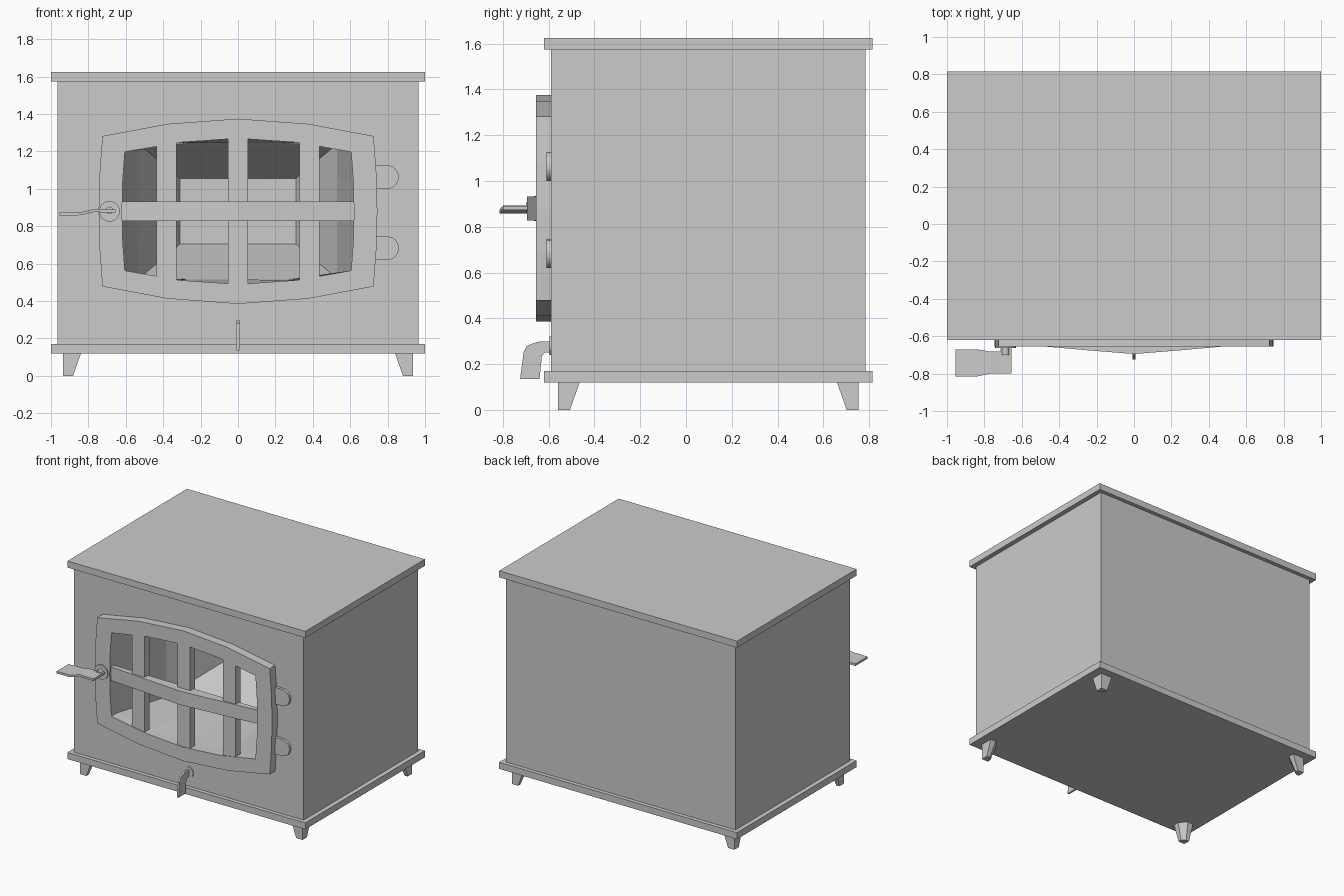
import bpy, bmesh, math
from mathutils import Vector

if "Cube" in bpy.data.objects:
    bpy.data.objects.remove(bpy.data.objects["Cube"])

ZC = 0.88  # door centre height


def loft(name, rings, closed=False):
    """Skin a list of equal-length 3D rings; cap the ends unless closed."""
    bm = bmesh.new()
    vs = [[bm.verts.new(p) for p in r] for r in rings]
    n = len(rings[0])
    for i in range(len(vs) if closed else len(vs) - 1):
        a, b = vs[i], vs[(i + 1) % len(vs)]
        for k in range(n):
            m = (k + 1) % n
            bm.faces.new((a[k], a[m], b[m], b[k]))
    if not closed:
        bm.faces.new(vs[0])
        bm.faces.new(vs[-1])
    bmesh.ops.recalc_face_normals(bm, faces=bm.faces)
    me = bpy.data.meshes.new(name)
    bm.to_mesh(me)
    bm.free()
    ob = bpy.data.objects.new(name, me)
    bpy.context.collection.objects.link(ob)
    return ob


def box(name, x0, x1, y0, y1, z0, z1):
    return loft(name, [[(x0, y0, z), (x1, y0, z), (x1, y1, z), (x0, y1, z)] for z in (z0, z1)])


def prism_y(name, pts, y0, y1):
    """Extrude an (x, z) profile along y."""
    return loft(name, [[(x, y, z) for x, z in pts] for y in (y0, y1)])


def outline(xc, xm, zc, zm, y):
    """Bulged rectangle: corner (xc, zc), side middle xm, top middle zm."""
    q = [(0, zm), (0.52 * xc, zc + 0.7 * (zm - zc)), (xc, zc),
         (xc + 0.75 * (xm - xc), zc * 0.5), (xm, 0)]
    half = q + [(x, -z) for x, z in q[-2::-1]]
    full = half + [(-x, z) for x, z in half[-2:0:-1]]
    return [(x, y, ZC + z) for x, z in full]


def disc(cx, cz, r, n):
    return [(cx + r * math.cos(2 * math.pi * k / n), cz + r * math.sin(2 * math.pi * k / n))
            for k in range(n)]


def smooth(ob):
    bpy.ops.object.select_all(action='DESELECT')
    ob.select_set(True)
    bpy.context.view_layer.objects.active = ob
    bpy.ops.object.shade_smooth_by_angle(angle=math.radians(35))


# Plates
box("top_plate", -1, 1, -0.62, 0.815, 1.575, 1.625)
box("base_plate", -1, 1, -0.62, 0.815, 0.12, 0.17)

# Body with tapering firebox cut out of the front
body = box("body", -0.965, 0.965, -0.59, 0.785, 0.17, 1.575)
cutter = loft("firebox_cutter", [
    outline(0.605, 0.62, 0.317, 0.39, -0.65),
    outline(0.605, 0.62, 0.317, 0.39, -0.58),
    outline(0.53, 0.53, 0.36, 0.365, -0.1),
    outline(0.31, 0.31, 0.175, 0.175, 0.35)])
cutter.hide_render = True
mod = body.modifiers.new("firebox", 'BOOLEAN')
mod.object = cutter
mod.operation = 'DIFFERENCE'
mod.solver = 'EXACT'
bpy.context.view_layer.objects.active = body
bpy.ops.object.modifier_apply(modifier="firebox")
bpy.data.objects.remove(cutter)

# Tapered feet with a chamfered inner corner
for sx, side in ((-1, "left"), (1, "right")):
    for sy, yo, end in ((-1, -0.56, "front"), (1, 0.755, "back")):
        rings = []
        for z, s in ((0, 0.053), (0.125, 0.097)):
            pts = [(0, 0), (s, 0), (s, 0.5 * s), (0.5 * s, s), (0, s)]
            rings.append([(sx * (0.935 - a), yo - sy * b, z) for a, b in pts])
        loft(f"{end}_{side}_foot", rings)

# Door frame
F, B = -0.655, -0.585
out = (0.725, 0.745, 0.402, 0.495)
inn = (0.605, 0.62, 0.317, 0.39)
loft("door_frame", [outline(*out, F), outline(*inn, F), outline(*inn, B), outline(*out, B)],
     closed=True)

# Door bars: three upright, one bowed crossbar
for i, x in enumerate((-0.383, 0, 0.383)):
    box(f"upright_bar_{i + 1}", x - 0.053, x + 0.053, -0.65, -0.59, 0.47, 1.285)
loft("cross_bar", [[(x, y, 0.828), (x, y, 0.932), (x, -0.61, 0.932), (x, -0.61, 0.828)]
                   for x, y in ((-0.625, -0.642), (-0.5, -0.653), (-0.25, -0.675), (0, -0.695),
                                (0.25, -0.675), (0.5, -0.653), (0.625, -0.642))])

# Hinges with a rounded end
for name, z in (("upper_hinge", 1.063), ("lower_hinge", 0.683)):
    arc = [(0.8 + 0.06 * math.cos(a), z + 0.063 * math.sin(a))
           for a in (math.radians(-90 + 22.5 * k) for k in range(9))]
    smooth(prism_y(name, [(0.73, z + 0.063), (0.73, z - 0.063)] + arc, -0.61, -0.588))

# Door handle: hub and bent flat grip
smooth(prism_y("handle_hub", disc(-0.687, 0.88, 0.055, 24), -0.664, -0.65))
smooth(prism_y("handle_stem", disc(-0.687, 0.885, 0.02, 12), -0.7, -0.66))
sections = ((-0.955, -0.67, -0.815, 0.865), (-0.84, -0.67, -0.815, 0.867),
            (-0.77, -0.682, -0.8, 0.884), (-0.715, -0.682, -0.8, 0.882),
            (-0.712, -0.662, -0.8, 0.882), (-0.655, -0.662, -0.8, 0.882))
loft("handle_grip", [[(x, a, z - 0.008), (x, b, z - 0.008), (x, b, z + 0.008), (x, a, z + 0.008)]
                     for x, a, b, z in sections])

# Air control lever below the door
smooth(prism_y("lever_boss", disc(0, 0.28, 0.04, 24), -0.597, -0.585))
lever = [(-0.59, 0.3), (-0.65, 0.297), (-0.695, 0.28), (-0.71, 0.25), (-0.725, 0.135),
         (-0.64, 0.135), (-0.63, 0.235), (-0.615, 0.25), (-0.59, 0.25)]
loft("air_lever", [[(x, y, z) for y, z in lever] for x in (-0.007, 0.007)])
